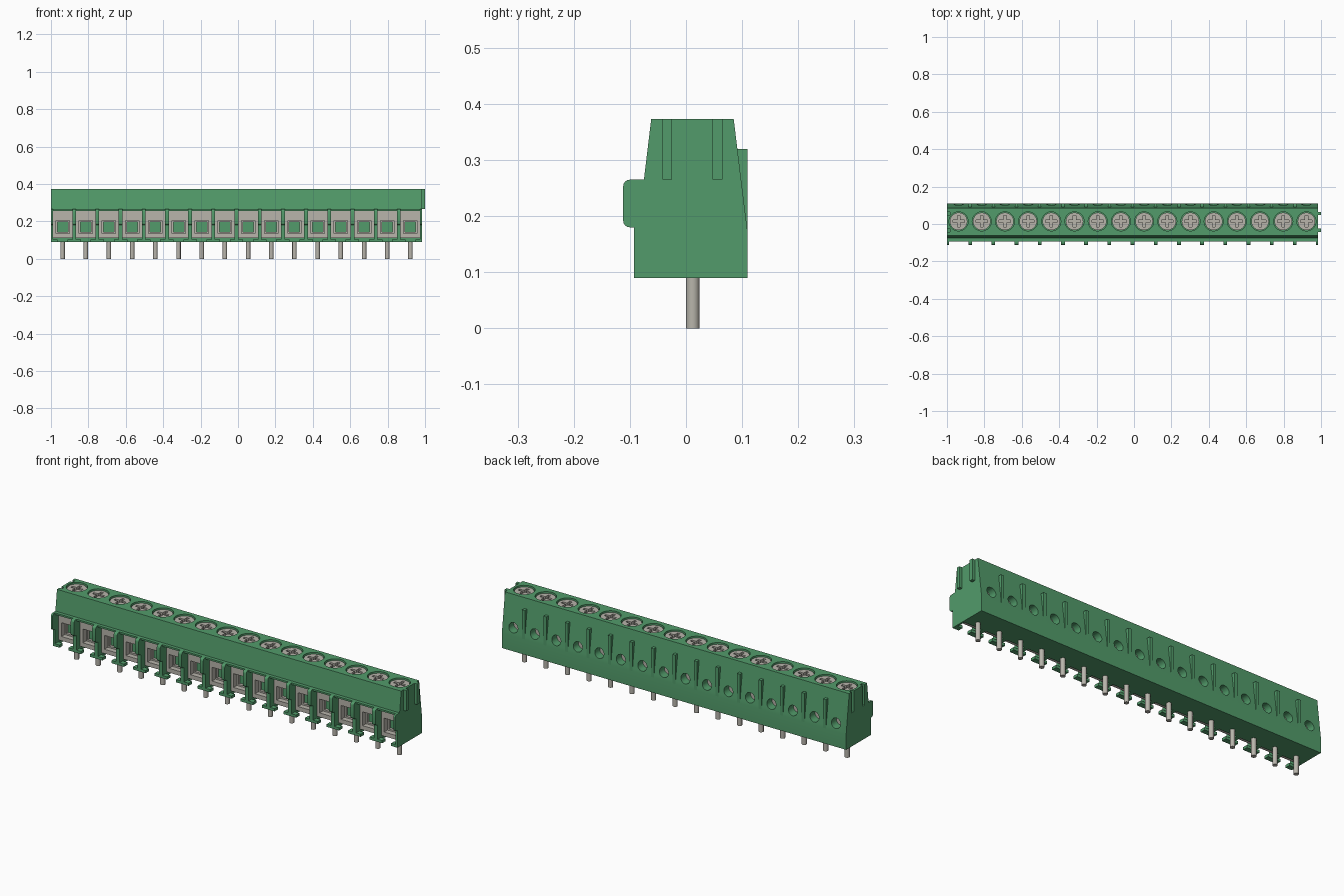
import bpy, bmesh, math
from mathutils import Matrix, Vector

if "Cube" in bpy.data.objects:
    bpy.data.objects.remove(bpy.data.objects["Cube"])

POLES = 16
PITCH = 0.124
LEFT = -1.0
RIGHT = LEFT + POLES * PITCH
centres = [LEFT + PITCH * (i + 0.5) for i in range(POLES)]
borders = [LEFT + PITCH * i for i in range(POLES + 1)]
SCREW_Y = 0.014


def material(name, rgb, rough, metal=0.0):
    m = bpy.data.materials.new(name)
    m.use_nodes = True
    m.diffuse_color = (*rgb, 1)
    node = m.node_tree.nodes["Principled BSDF"]
    node.inputs["Base Color"].default_value = (*rgb, 1)
    node.inputs["Roughness"].default_value = rough
    return m


green = material("green plastic", (0.085, 0.33, 0.145), 0.5)
silver = material("silver metal", (0.48, 0.46, 0.41), 0.4)


def prism(bm, pts, axis, a, b):
    """Extrude a 2D outline along x (points are y, z) or z (points are x, y)."""
    def place(p, t):
        return (t, p[0], p[1]) if axis == "x" else (p[0], p[1], t)
    low = [bm.verts.new(place(p, a)) for p in pts]
    high = [bm.verts.new(place(p, b)) for p in pts]
    bm.faces.new(low)
    bm.faces.new(high[::-1])
    for i in range(len(pts)):
        j = (i + 1) % len(pts)
        bm.faces.new((low[i], low[j], high[j], high[i]))


def box(bm, x0, x1, y0, y1, z0, z1):
    prism(bm, [(x0, y0), (x1, y0), (x1, y1), (x0, y1)], "z", z0, z1)


def rod(bm, centre, radius, depth, along_y=False, sides=28):
    m = Matrix.Translation(Vector(centre))
    if along_y:
        m = m @ Matrix.Rotation(math.pi / 2, 4, "X")
    bmesh.ops.create_cone(bm, cap_ends=True, segments=sides, radius1=radius,
                          radius2=radius, depth=depth, matrix=m)


def finish(bm, name, mat, smooth=False):
    bmesh.ops.recalc_face_normals(bm, faces=bm.faces)
    mesh = bpy.data.meshes.new(name)
    bm.to_mesh(mesh)
    bm.free()
    mesh.materials.append(mat)
    ob = bpy.data.objects.new(name, mesh)
    bpy.context.collection.objects.link(ob)
    if smooth:
        shade(ob)
    return ob


def shade(ob):
    bpy.ops.object.select_all(action="DESELECT")
    ob.select_set(True)
    bpy.context.view_layer.objects.active = ob
    bpy.ops.object.shade_smooth_by_angle(angle=math.radians(30))


def cut(ob, cutter):
    mod = ob.modifiers.new("cut", "BOOLEAN")
    mod.operation = "DIFFERENCE"
    mod.solver = "EXACT"
    mod.object = cutter
    bpy.context.view_layer.objects.active = ob
    bpy.ops.object.modifier_apply(modifier="cut")
    bpy.data.objects.remove(cutter)
    shade(ob)


# Housing with an overhanging ledge at the front
bm = bmesh.new()
prism(bm, [(0.11, 0.09), (0.11, 0.17), (0.085, 0.373), (-0.062, 0.373),
           (-0.075, 0.265), (-0.093, 0.265), (-0.093, 0.256),
           (-0.02, 0.256), (-0.02, 0.09)], "x", LEFT, RIGHT)
housing = finish(bm, "housing", green)

# Screw wells, rear test holes and joining grooves
rail_spans = [(-0.042, -0.025), (0.047, 0.065)]
bm = bmesh.new()
for x in centres:
    rod(bm, (x, SCREW_Y, 0.37), 0.051, 0.05)
    rod(bm, (x, 0.1, 0.21), 0.026, 0.09, along_y=True)
for y0, y1 in rail_spans:
    box(bm, LEFT - 0.02, LEFT + 0.015, y0, y1, 0.265, 0.4)
cut(housing, finish(bm, "housing_cutter", green))

# Joining rails on the left end
bm = bmesh.new()
for y0, y1 in rail_spans:
    box(bm, RIGHT, 1.0, y0, y1, 0.265, 0.373)
finish(bm, "joining_rails", green)

# Partition walls with a rounded nose
nose = [(-0.02, 0.09), (-0.093, 0.09), (-0.093, 0.18)]
for cz, start in ((0.192, 270), (0.253, 180)):
    for k in range(5):
        a = math.radians(start - k * 22.5)
        nose.append((-0.1 + 0.012 * math.cos(a), cz + 0.012 * math.sin(a)))
nose.append((-0.02, 0.265))
bm = bmesh.new()
for x in borders:
    prism(bm, nose, "x", max(LEFT, x - 0.01), min(RIGHT, x + 0.01))
finish(bm, "partition_walls", green, smooth=True)

# Wide feet under the walls
bm = bmesh.new()
for x in borders:
    box(bm, max(LEFT, x - 0.036), min(RIGHT, x + 0.036), -0.093, -0.066, 0.09, 0.104)
finish(bm, "wall_feet", green)

# Tapered ribs on the back
bm = bmesh.new()
for x in borders[1:-1]:
    prism(bm, [(0.11, 0.17), (0.11, 0.32), (0.085, 0.32), (0.1, 0.17)],
          "x", x - 0.008, x + 0.008)
finish(bm, "back_ribs", green)

# Wire clamps: a front frame and a narrower rear frame
bm = bmesh.new()
for x in centres:
    for y0, y1, w in ((-0.062, -0.035, 0.036), (-0.035, -0.02, 0.028)):
        z0, z1 = 0.17 - w, 0.17 + w
        box(bm, x - 0.052, x - w, y0, y1, 0.112, 0.256)
        box(bm, x + w, x + 0.052, y0, y1, 0.112, 0.256)
        box(bm, x - w, x + w, y0, y1, 0.112, z0)
        box(bm, x - w, x + w, y0, y1, z1, 0.256)
finish(bm, "wire_clamps", silver)

# Metal seen at the bottom of the rear holes
bm = bmesh.new()
for x in centres:
    rod(bm, (x, 0.06, 0.21), 0.0255, 0.01, along_y=True)
finish(bm, "rear_contacts", silver, smooth=True)

# Screw heads with cross recesses
bm = bmesh.new()
for x in centres:
    rod(bm, (x, SCREW_Y, 0.355), 0.047, 0.022)
screws = finish(bm, "screw_heads", silver)
arm, half = 0.031, 0.007
quarter = [(arm, -half), (arm, half), (half, half)]
bm = bmesh.new()
for x in centres:
    cross = []
    for q in range(4):
        rot = Matrix.Rotation(q * math.pi / 2, 2)
        for p in quarter:
            v = rot @ Vector(p)
            cross.append((x + v.x, SCREW_Y + v.y))
    prism(bm, cross, "z", 0.352, 0.39)
cut(screws, finish(bm, "cross_cutter", silver))

# Solder pins
bm = bmesh.new()
for x in centres:
    rod(bm, (x, 0.012, 0.05), 0.012, 0.1, sides=20)
finish(bm, "solder_pins", silver, smooth=True)
